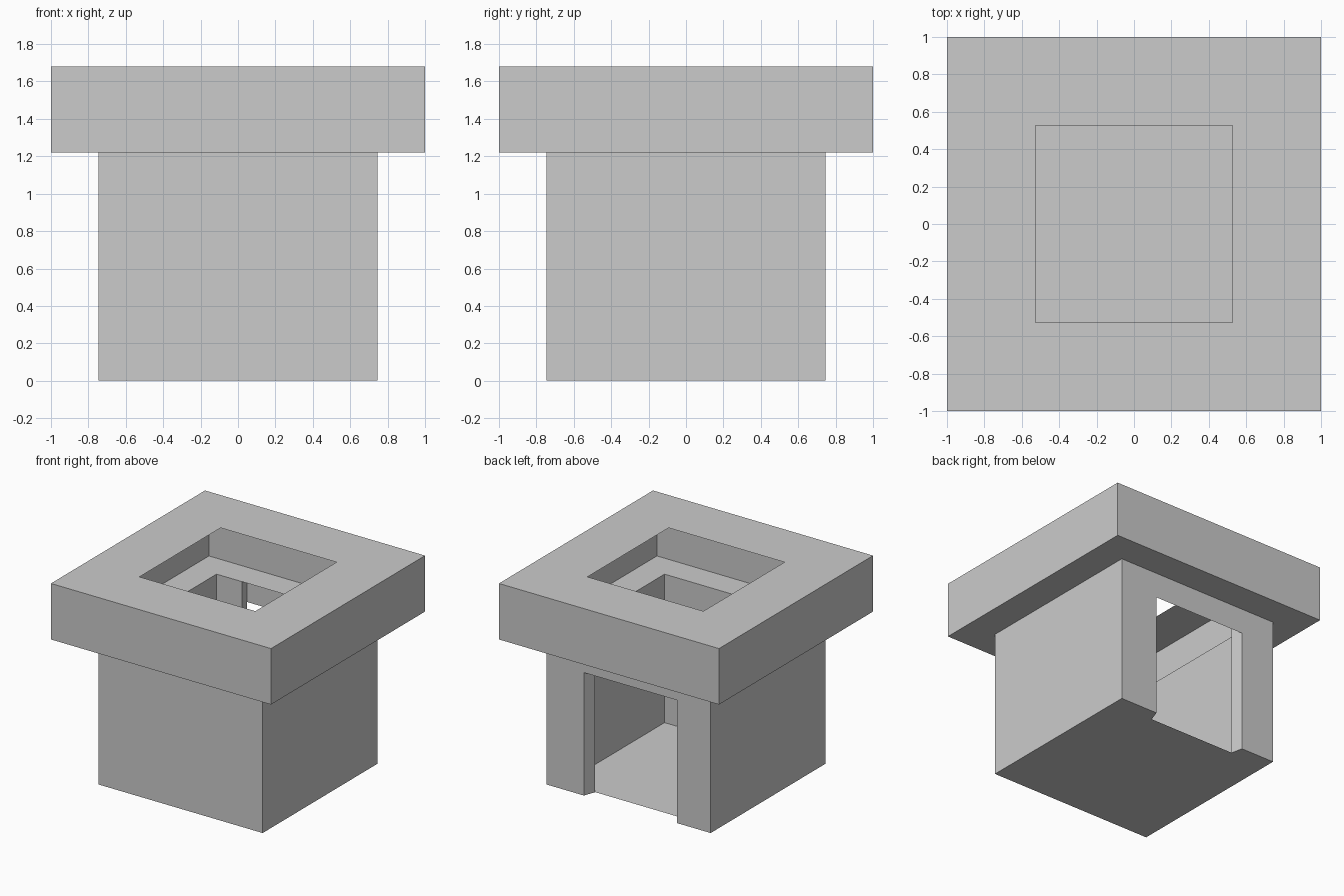
import bpy, bmesh

if "Cube" in bpy.data.objects:
    bpy.data.objects.remove(bpy.data.objects["Cube"])

BODY, INNER, LIP = 0.747, 0.65, 1.22      # body half width, inner half width, body top
CAP, CAP_IN, HOLE, TOP = 1.0, 0.88, 0.527, 1.68
DOOR_OUT, DOOR_IN, DOOR_TOP = (-0.44, 0.405), (-0.42, 0.37), 1.01


def finish(name, bm, recalc=True):
    if recalc:
        bmesh.ops.recalc_face_normals(bm, faces=bm.faces)
    mesh = bpy.data.meshes.new(name)
    bm.to_mesh(mesh)
    bm.free()
    obj = bpy.data.objects.new(name, mesh)
    bpy.context.collection.objects.link(obj)
    return obj


def loop(bm, points, z):
    return [bm.verts.new((x, y, z)) for x, y in points]


def bridge(bm, a, b):
    n = len(a)
    for i in range(n):
        j = (i + 1) % n
        bm.faces.new((a[i], a[j], b[j], b[i]))


def square(h):
    return [(-h, -h), (h, -h), (h, h), (-h, h)]


def square_sweep(name, profile):
    """Thin square shell through (half width, height) points."""
    bm = bmesh.new()
    loops = [loop(bm, square(h), z) for h, z in profile]
    for a, b in zip(loops, loops[1:]):
        bridge(bm, a, b)
    return finish(name, bm, recalc=False)


def panel(name, corners):
    bm = bmesh.new()
    bm.faces.new([bm.verts.new(c) for c in corners])
    return finish(name, bm, recalc=False)


# Body walls: C-shaped footprint, open at the back doorway
footprint = [(DOOR_OUT[0], BODY), (-BODY, BODY), (-BODY, -BODY), (BODY, -BODY),
             (BODY, BODY), (DOOR_OUT[1], BODY), (DOOR_IN[1], INNER), (INNER, INNER),
             (INNER, -INNER), (-INNER, -INNER), (-INNER, INNER), (DOOR_IN[0], INNER)]
bm = bmesh.new()
low, high = loop(bm, footprint, 0), loop(bm, footprint, LIP)
bridge(bm, low, high)
bm.faces.new(low)
finish("body_walls", bm)

# Thin floor inside the walls
panel("floor", [(x, y, 0) for x, y in square(INNER)])

# Thin panel over the doorway, flush with the outside
x0, x1 = DOOR_OUT
panel("door_header", [(x1, BODY, DOOR_TOP), (x0, BODY, DOOR_TOP),
                      (x0, BODY, LIP), (x1, BODY, LIP)])

# Overhanging cap: underside, sides and thin top with a square opening
square_sweep("cap_shell", [(INNER, LIP), (CAP, LIP), (CAP, TOP), (HOLE, TOP)])

# Inner wall of the cap
square_sweep("cap_inner_wall", [(CAP_IN, TOP), (CAP_IN, LIP)])
